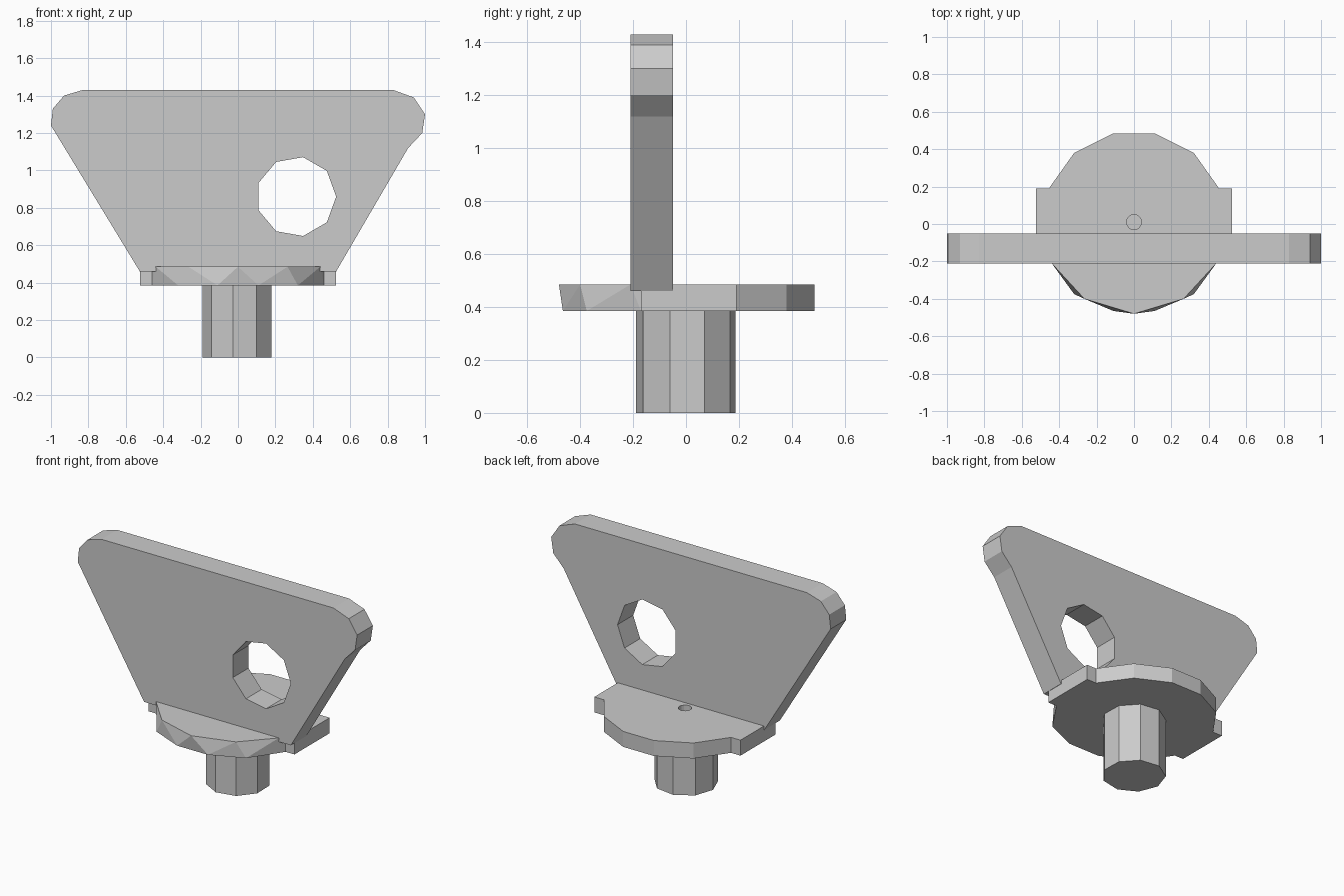
import bpy
import bmesh
from math import cos, sin, radians

cube = bpy.data.objects.get("Cube")
if cube:
    bpy.data.objects.remove(cube, do_unlink=True)

grey = bpy.data.materials.new("plain grey")
grey.use_nodes = True
grey.diffuse_color = (0.6, 0.6, 0.6, 1)
grey.node_tree.nodes["Principled BSDF"].inputs["Base Color"].default_value = (0.6, 0.6, 0.6, 1)


def finish(name, bm):
    bmesh.ops.recalc_face_normals(bm, faces=bm.faces)
    mesh = bpy.data.meshes.new(name)
    bm.to_mesh(mesh)
    bm.free()
    mesh.materials.append(grey)
    obj = bpy.data.objects.new(name, mesh)
    bpy.context.collection.objects.link(obj)
    return obj


def prism(name, outline, start, end, axis="z"):
    """Extrude an outline along z, or an x-z outline along y."""
    bm = bmesh.new()
    place = (lambda a, b: (a, b, start)) if axis == "z" else (lambda a, b: (a, start, b))
    face = bm.faces.new([bm.verts.new(place(a, b)) for a, b in outline])
    made = bmesh.ops.extrude_face_region(bm, geom=[face])["geom"]
    shift = (0, 0, end - start) if axis == "z" else (0, end - start, 0)
    bmesh.ops.translate(bm, vec=shift, verts=[v for v in made if isinstance(v, bmesh.types.BMVert)])
    return finish(name, bm)


def ring(count, radius, centre=(0, 0), turn=0):
    angles = [radians(turn + 360 * i / count) for i in range(count)]
    return [(centre[0] + radius * cos(a), centre[1] + radius * sin(a)) for a in angles]


def combine(obj, other, operation):
    mod = obj.modifiers.new("combine", "BOOLEAN")
    mod.operation = operation
    mod.solver = "EXACT"
    mod.object = other
    bpy.context.view_layer.update()
    bpy.context.view_layer.objects.active = obj
    bpy.ops.object.modifier_apply(modifier=mod.name)
    bpy.data.objects.remove(other, do_unlink=True)


# Nine-sided peg under the base
prism("peg", ring(9, 0.19, turn=21.6), 0, 0.385)

# Base: back half with side tabs
half = [(0.11, 0.485), (0.32, 0.38), (0.455, 0.19), (0.523, 0.19), (0.523, -0.17)]
base = prism("base", half + [(-x, y) for x, y in reversed(half)], 0.385, 0.485)

# Base: faceted front lip, with different top and bottom edges
bottom = [(0.46, -0.1), (0.46, -0.17), (0.32, -0.375), (0.11, -0.465)]
top = [(0.46, -0.1), (0.46, -0.17), (0.44, -0.21), (0.265, -0.4), (0, -0.48)]
bm = bmesh.new()
for points, z in ((bottom, 0.385), (top, 0.485)):
    for x, y in points:
        for side in {x, -x}:
            bm.verts.new((side, y, z))
bmesh.ops.convex_hull(bm, input=bm.verts)
bmesh.ops.dissolve_limit(bm, angle_limit=radians(1), verts=bm.verts, edges=bm.edges)
combine(base, finish("front_lip", bm), "UNION")

# Small blind hole in the base
combine(base, prism("base_hole", ring(16, 0.04, (0, 0.01)), 0.39, 0.6), "DIFFERENCE")

# Upright plate with rounded top corners and a nine-sided hole
plate_outline = [
    (-0.525, 0.46), (0.525, 0.46), (0.91, 1.12), (0.985, 1.2), (1, 1.3), (0.94, 1.39),
    (0.83, 1.43), (-0.83, 1.43), (-0.93, 1.4), (-0.99, 1.33), (-1, 1.24),
]
plate = prism("upright_plate", plate_outline, -0.21, -0.05, "y")
combine(plate, prism("plate_hole", ring(9, 0.214, (0.311, 0.86)), -0.4, 0.2, "y"), "DIFFERENCE")
